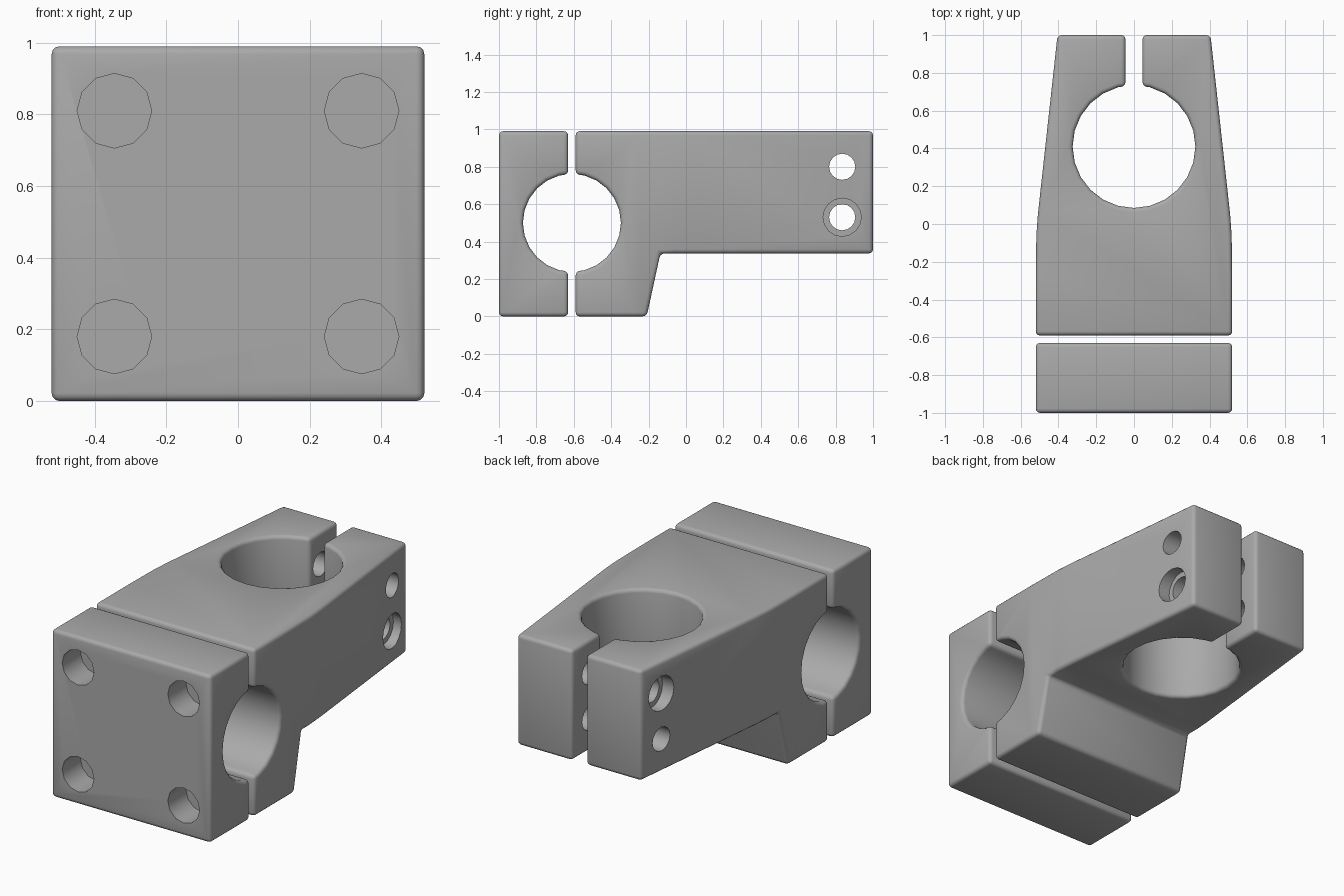
import bpy
import bmesh
from math import pi, radians
from mathutils import Matrix, Vector

if "Cube" in bpy.data.objects:
    bpy.data.objects.remove(bpy.data.objects["Cube"])

metal = bpy.data.materials.new("grey metal")
metal.use_nodes = True
colour = (0.4, 0.4, 0.4, 1)
metal.diffuse_color = colour
metal.node_tree.nodes["Principled BSDF"].inputs["Base Color"].default_value = colour

AXES = {"x": Matrix.Rotation(pi / 2, 4, "Y"),
        "y": Matrix.Rotation(-pi / 2, 4, "X"),
        "z": Matrix()}


def add_object(name, bm):
    bmesh.ops.recalc_face_normals(bm, faces=bm.faces)
    mesh = bpy.data.meshes.new(name)
    bm.to_mesh(mesh)
    bm.free()
    mesh.materials.append(metal)
    obj = bpy.data.objects.new(name, mesh)
    bpy.context.collection.objects.link(obj)
    return obj


def box(name, low, high):
    bm = bmesh.new()
    low, high = Vector(low), Vector(high)
    bmesh.ops.create_cube(bm, size=1, matrix=Matrix.Translation((low + high) / 2)
                          @ Matrix.Diagonal((*(high - low), 1)))
    return add_object(name, bm)


def cylinder(name, centre, radius, depth, axis, sides):
    bm = bmesh.new()
    bmesh.ops.create_cone(bm, cap_ends=True, segments=sides, radius1=radius, radius2=radius,
                          depth=depth, matrix=Matrix.Translation(centre) @ AXES[axis])
    return add_object(name, bm)


def prism(name, outline, direction):
    bm = bmesh.new()
    face = bm.faces.new([bm.verts.new(p) for p in outline])
    new = bmesh.ops.extrude_face_region(bm, geom=[face])["geom"]
    bmesh.ops.translate(bm, vec=direction,
                        verts=[v for v in new if isinstance(v, bmesh.types.BMVert)])
    return add_object(name, bm)


def cut(obj, cutter, operation="DIFFERENCE"):
    mod = obj.modifiers.new(cutter.name, "BOOLEAN")
    mod.operation = operation
    mod.solver = "EXACT"
    mod.object = cutter
    cutter.hide_render = True


def round_edges(obj):
    mod = obj.modifiers.new("rounded edges", "BEVEL")
    mod.width = 0.022
    mod.segments = 3
    mod.limit_method = "ANGLE"
    mod.angle_limit = radians(30)


# Front clamp cap and main body, the body being a side profile trimmed by a tapered plan
cap = box("clamp_cap", (-0.52, -1, 0), (0.52, -0.63, 0.99))
side = [(-0.59, 0), (-0.21, 0), (-0.137, 0.337), (1, 0.337), (1, 0.99), (-0.59, 0.99)]
body = prism("clamp_body", [(-0.7, y, z) for y, z in side], (1.4, 0, 0))
edge = [(0.52, -0.8), (0.52, -0.28), (0.517, -0.06), (0.509, 0.05), (0.405, 1.0), (0.394, 1.1)]
plan = edge + [(-x, y) for x, y in reversed(edge)]
taper = prism("taper_cutter", [(x, y, -0.2) for x, y in plan], (0, 0, 1.4))
cut(body, taper, "INTERSECT")

# Large bores and the rear slit
cross_bore = cylinder("cross_bore_cutter", (0, -0.61, 0.5), 0.262, 1.4, "x", 24)
upright_bore = cylinder("upright_bore_cutter", (0, 0.41, 0.5), 0.325, 1.6, "z", 24)
slit = box("slit_cutter", (-0.045, 0.45, -0.2), (0.045, 1.2, 1.2))
cut(cap, cross_bore)
for cutter in (cross_bore, upright_bore, slit):
    cut(body, cutter)
helpers = [taper, cross_bore, upright_bore, slit]

for part in (cap, body):
    round_edges(part)

# Blind bolt holes in the cap
for x in (-0.345, 0.345):
    for z in (0.18, 0.81):
        hole = cylinder("cap_hole_cutter", (x, -1, z), 0.104, 0.34, "y", 12)
        cut(cap, hole)
        helpers.append(hole)

# Pinch bolt holes, each recessed on the opposite side
for z, sign in ((0.53, 1), (0.80, -1)):
    hole = cylinder("pinch_hole_cutter", (0, 0.835, z), 0.07, 1.4, "x", 16)
    recess = cylinder("pinch_recess_cutter", (sign * 0.56, 0.835, z), 0.102, 0.4, "x", 16)
    for cutter in (hole, recess):
        cut(body, cutter)
        helpers.append(cutter)

# Apply the cuts, remove the helpers and smooth the curved walls
bpy.context.view_layer.update()
graph = bpy.context.evaluated_depsgraph_get()
for part in (cap, body):
    mesh = bpy.data.meshes.new_from_object(part.evaluated_get(graph))
    part.modifiers.clear()
    part.data = mesh
    mesh.materials.clear()
    mesh.materials.append(metal)
    mesh.polygons.foreach_set("material_index", [0] * len(mesh.polygons))
for helper in helpers:
    bpy.data.objects.remove(helper)
bpy.ops.object.select_all(action="DESELECT")
for part in (cap, body):
    part.select_set(True)
bpy.context.view_layer.objects.active = body
bpy.ops.object.shade_smooth_by_angle(angle=radians(35))
